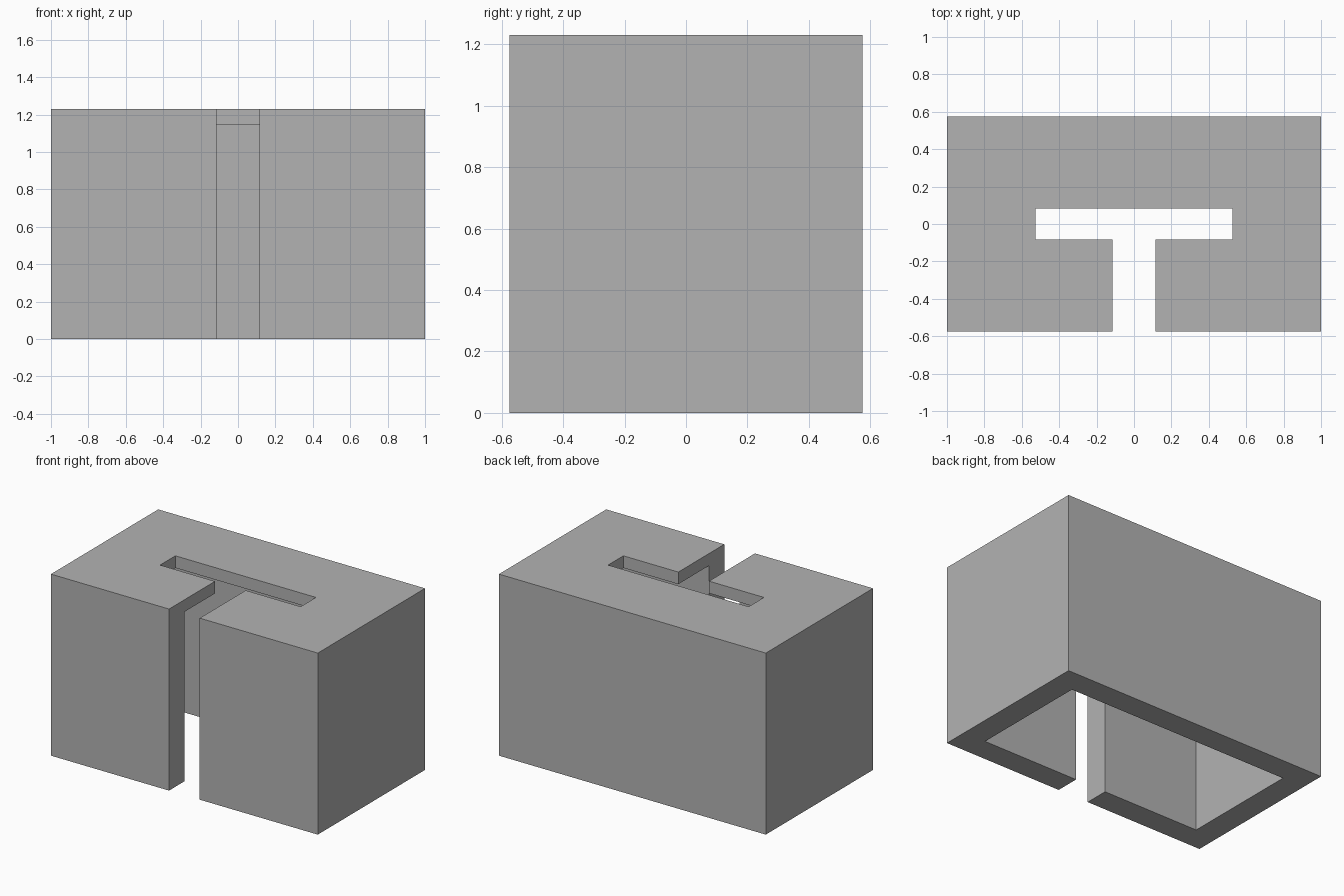
import bpy

if "Cube" in bpy.data.objects:
    bpy.data.objects.remove(bpy.data.objects["Cube"])

HALF_Y, HEIGHT = 0.574, 1.23
WALL, LID = 0.164, 0.082          # side wall and top plate thickness
STEM, BAR_X, BAR_Y = 0.115, 0.527, 0.082  # half sizes of the T-shaped slot


def box(name, lo, hi):
    """Axis-aligned box between two corners."""
    bpy.ops.mesh.primitive_cube_add(size=1)
    ob = bpy.context.object
    ob.name = ob.data.name = name
    for v in ob.data.vertices:
        v.co = [(a + b) / 2 + c * (b - a) for a, b, c in zip(lo, hi, v.co)]
    return ob


# Outer block
housing = box("housing", (-1, -HALF_Y, 0), (1, HALF_Y, HEIGHT))

# Open-bottomed cavity, T slot bar in the lid, stem slot through lid and front wall
cutters = [
    box("cavity_cutter", (WALL - 1, WALL - HALF_Y, -0.2),
        (1 - WALL, HALF_Y - WALL, HEIGHT - LID)),
    box("slot_bar_cutter", (-BAR_X, -BAR_Y, HEIGHT - 0.3),
        (BAR_X, BAR_Y, HEIGHT + 0.2)),
    box("slot_stem_cutter", (-STEM, -HALF_Y - 0.2, -0.3),
        (STEM, 0, HEIGHT + 0.3)),
]
bpy.context.view_layer.objects.active = housing
for cutter in cutters:
    mod = housing.modifiers.new(cutter.name, 'BOOLEAN')
    mod.operation = 'DIFFERENCE'
    mod.solver = 'EXACT'
    mod.object = cutter
    bpy.ops.object.modifier_apply(modifier=mod.name)
for cutter in cutters:
    bpy.data.objects.remove(cutter, do_unlink=True)

# Plain grey finish
grey = bpy.data.materials.new("plain_grey")
grey.diffuse_color = (0.45, 0.45, 0.45, 1)
grey.use_nodes = True
grey.node_tree.nodes["Principled BSDF"].inputs["Base Color"].default_value = grey.diffuse_color
housing.data.materials.clear()
housing.data.materials.append(grey)
